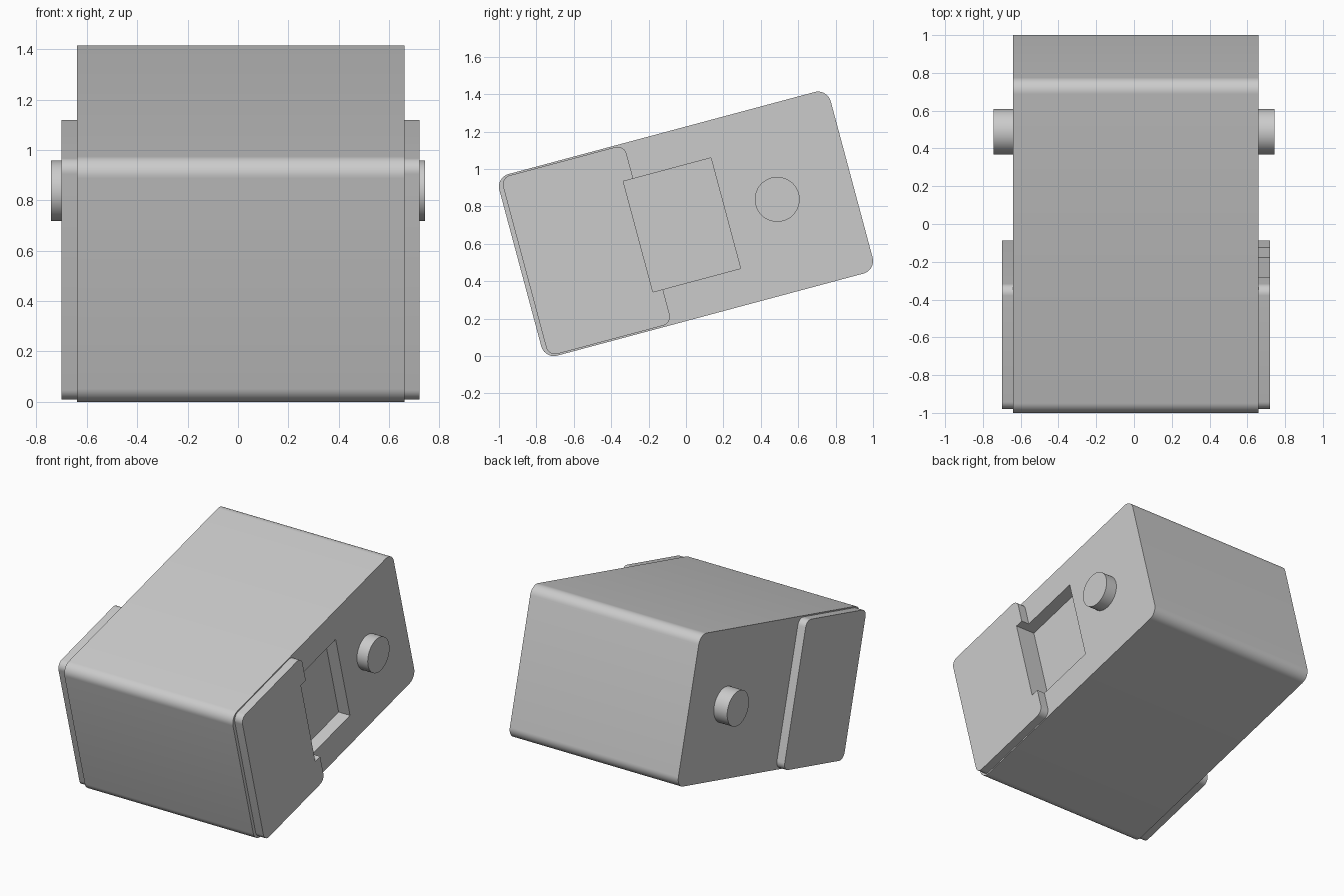
import bpy, bmesh, math
from mathutils import Matrix

if "Cube" in bpy.data.objects:
    bpy.data.objects.remove(bpy.data.objects["Cube"], do_unlink=True)

TILT = math.radians(15)
CENTRE = (0, 0, 0.707)

grey = bpy.data.materials.new("plain_grey")
grey.use_nodes = True
grey.diffuse_color = (0.6, 0.6, 0.6, 1)
grey.node_tree.nodes["Principled BSDF"].inputs["Base Color"].default_value = (0.6, 0.6, 0.6, 1)


def finish(name, bm):
    """Turn a bmesh into a tilted, grey object."""
    bmesh.ops.recalc_face_normals(bm, faces=bm.faces)
    mesh = bpy.data.meshes.new(name)
    bm.to_mesh(mesh)
    bm.free()
    mesh.materials.append(grey)
    ob = bpy.data.objects.new(name, mesh)
    ob.location = CENTRE
    ob.rotation_euler.x = TILT
    bpy.context.collection.objects.link(ob)
    return ob


def slab(name, x, y, z, radius=0):
    """Box between the given ranges, with its corners rounded as seen from the side."""
    bm = bmesh.new()
    bmesh.ops.create_cube(bm, size=1)
    for v in bm.verts:
        v.co = [lo + (c + 0.5) * (hi - lo) for c, (lo, hi) in zip(v.co, (x, y, z))]
    if radius:
        along_x = [e for e in bm.edges
                   if abs(e.verts[0].co.x - e.verts[1].co.x) > 0.01]
        bmesh.ops.bevel(bm, geom=along_x, offset=radius, segments=10,
                        profile=0.5, affect='EDGES')
    return finish(name, bm)


def button(name, x0, x1):
    """Round stud along x."""
    bm = bmesh.new()
    place = Matrix.Translation(((x0 + x1) / 2, 0.505, 0)) @ Matrix.Rotation(math.pi / 2, 4, 'Y')
    bmesh.ops.create_cone(bm, cap_ends=True, segments=48, radius1=0.12, radius2=0.12,
                          depth=x1 - x0, matrix=place)
    return finish(name, bm)


# Main case
body = slab("body", (-0.64, 0.66), (-0.917, 0.917), (-0.5025, 0.5025), 0.07)

# Raised side pads
PAD_Y, PAD_Z = (-0.893, -0.21), (-0.494, 0.494)
left_pad = slab("left_pad", (0.64, 0.72), PAD_Y, PAD_Z, 0.05)
right_pad = slab("right_pad", (-0.70, -0.62), PAD_Y, PAD_Z, 0.05)

# Side buttons
left_button = button("left_button", 0.64, 0.743)
right_button = button("right_button", -0.743, -0.62)

# Rectangular recess through the left pad into the case
cutter = slab("recess_cutter", (0.572, 0.9), (-0.265, 0.22), (-0.306, 0.306))
cutter.hide_render = True
for ob in (body, left_pad):
    mod = ob.modifiers.new("recess", 'BOOLEAN')
    mod.operation = 'DIFFERENCE'
    mod.solver = 'EXACT'
    mod.object = cutter
    bpy.context.view_layer.objects.active = ob
    bpy.ops.object.modifier_apply(modifier=mod.name)
bpy.data.objects.remove(cutter, do_unlink=True)

# Smooth rounded corners, sharp edges
for ob in (body, left_pad, right_pad, left_button, right_button):
    bpy.ops.object.select_all(action='DESELECT')
    ob.select_set(True)
    bpy.context.view_layer.objects.active = ob
    bpy.ops.object.shade_smooth_by_angle(angle=math.radians(30))
